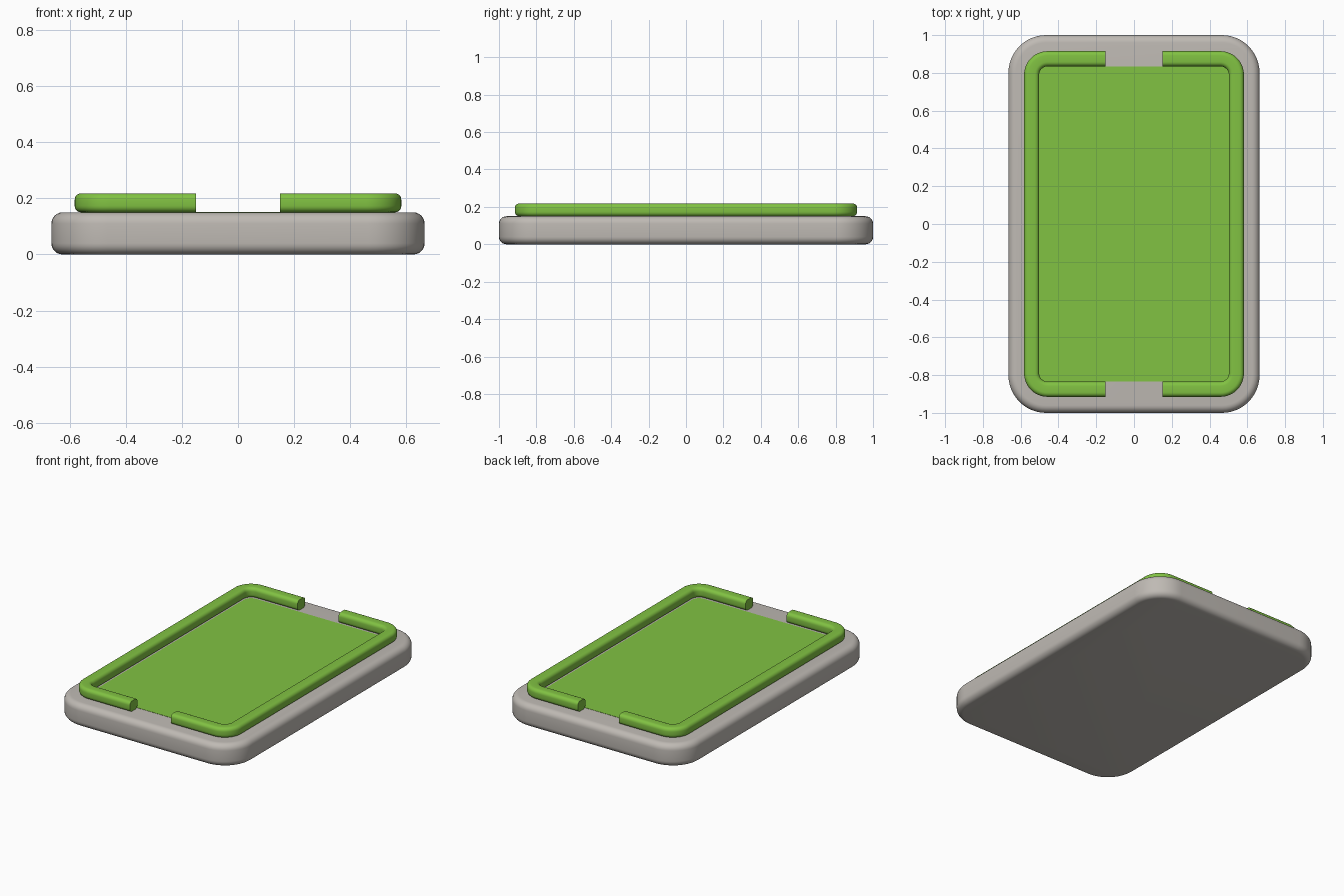
import bpy, bmesh, math

if "Cube" in bpy.data.objects:
    bpy.data.objects.remove(bpy.data.objects["Cube"])


def material(name, rgb):
    m = bpy.data.materials.new(name)
    m.diffuse_color = (*rgb, 1)
    m.use_nodes = True
    m.node_tree.nodes["Principled BSDF"].inputs["Base Color"].default_value = m.diffuse_color
    return m


grey = material("warm_grey", (0.52, 0.49, 0.455))
green = material("leaf_green", (0.22, 0.54, 0.055))


def rounded_rect(hx, hy, r, n=12):
    """Counter-clockwise outline of a rounded rectangle."""
    pts = []
    for k, (sx, sy) in enumerate([(1, 1), (-1, 1), (-1, -1), (1, -1)]):
        for i in range(n + 1):
            a = math.pi / 2 * (k + i / n)
            pts.append((sx * (hx - r) + r * math.cos(a), sy * (hy - r) + r * math.sin(a)))
    return pts


def make(name, rings, mat, closed=True):
    """Skin a stack of matching closed rings and cap both ends."""
    bm = bmesh.new()
    vs = [[bm.verts.new(p) for p in ring] for ring in rings]
    for a, b in zip(vs, vs[1:]):
        for i in range(len(a)):
            j = (i + 1) % len(a)
            bm.faces.new((a[i], a[j], b[j], b[i]))
    bm.faces.new(vs[0][::-1])
    bm.faces.new(vs[-1])
    bmesh.ops.recalc_face_normals(bm, faces=bm.faces)
    me = bpy.data.meshes.new(name)
    bm.to_mesh(me)
    bm.free()
    me.materials.append(mat)
    ob = bpy.data.objects.new(name, me)
    bpy.context.collection.objects.link(ob)
    bpy.ops.object.select_all(action='DESELECT')
    ob.select_set(True)
    bpy.context.view_layer.objects.active = ob
    bpy.ops.object.shade_smooth_by_angle(angle=math.radians(35))
    return ob


# Base slab with rounded edges
HX, HY, H, R, B = 0.665, 1.0, 0.15, 0.2, 0.04
arc = [math.pi / 2 * i / 6 for i in range(7)]
levels = [(B * (1 - math.sin(a)), B * (1 - math.cos(a))) for a in arc]
levels += [(B * (1 - math.cos(a)), H - B * (1 - math.sin(a))) for a in arc]
make("base_slab", [[(x, y, z) for x, y in rounded_rect(HX - d, HY - d, R - d)]
                   for d, z in levels], grey)

# Thin floor panel inside the rim
make("floor_panel", [[(x, y, z) for x, y in rounded_rect(0.505, 0.835, 0.05)]
                     for z in (0.145, 0.1515)], green)

# Rim halves: rounded bar swept around a C-shaped path, with a gap front and back
section = rounded_rect(0.04, 0.034, 0.023, 5)
PX, PY, PR, GAP = 0.542, 0.875, 0.085, 0.15
path = [(GAP, -PY, -math.pi / 2)]
for sy, start in ((-1, -math.pi / 2), (1, 0)):
    for i in range(13):
        a = start + math.pi / 2 * i / 12
        path.append((PX - PR + PR * math.cos(a), sy * (PY - PR) + PR * math.sin(a), a))
path.append((GAP, PY, math.pi / 2))
for side, name in ((1, "rim_right"), (-1, "rim_left")):
    make(name, [[(side * (x + u * math.cos(a)), y + u * math.sin(a), 0.184 + v)
                 for u, v in section] for x, y, a in path], green)
